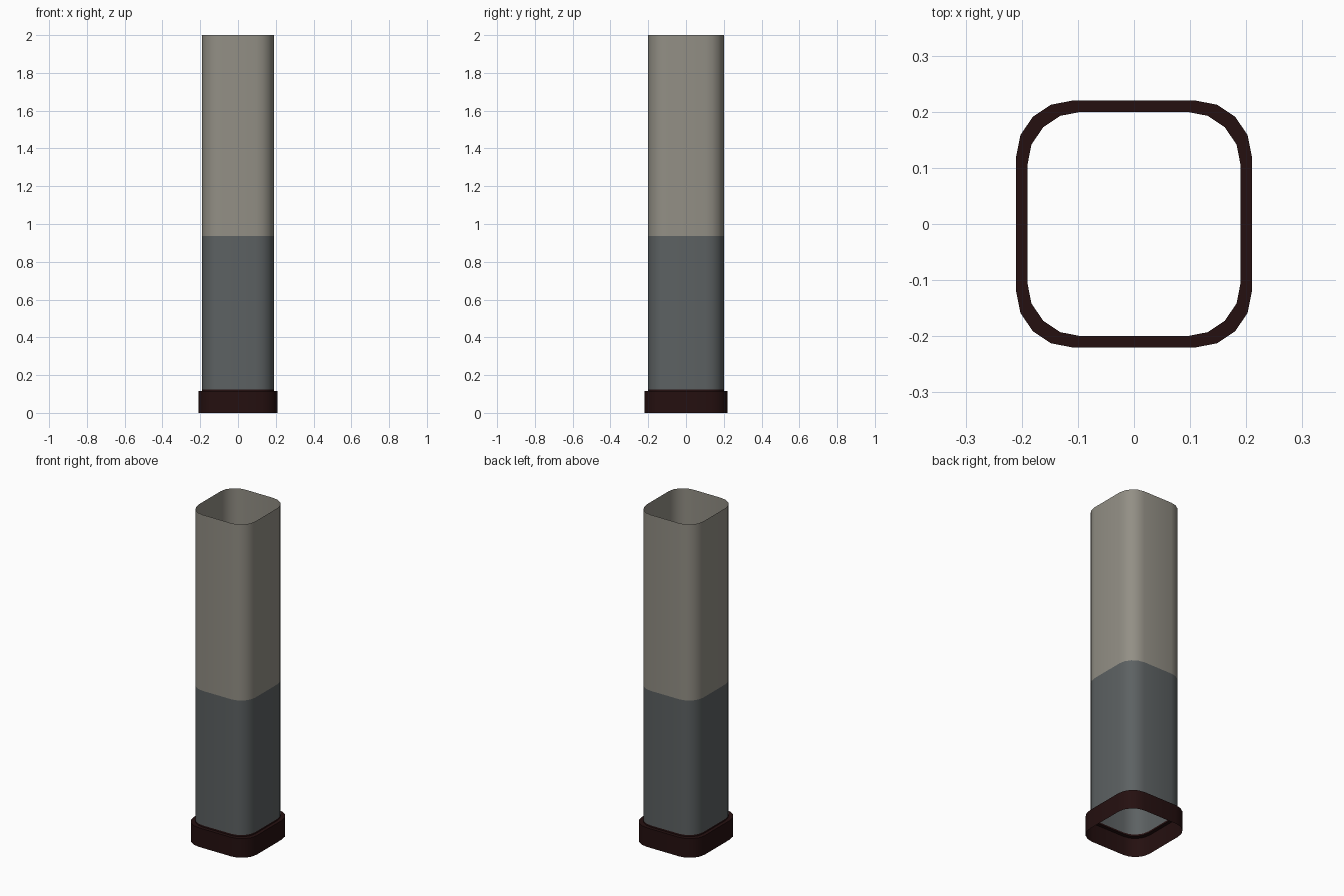
import bpy, bmesh, math

if "Cube" in bpy.data.objects:
    bpy.data.objects.remove(bpy.data.objects["Cube"])


def material(name, rgb):
    m = bpy.data.materials.new(name)
    m.diffuse_color = (*rgb, 1)
    m.use_nodes = True
    m.node_tree.nodes["Principled BSDF"].inputs["Base Color"].default_value = m.diffuse_color
    return m


taupe = material("taupe_paint", (0.29, 0.275, 0.235))
grey = material("slate_grey_paint", (0.108, 0.12, 0.123))
dark = material("dark_brown", (0.018, 0.005, 0.005))


def rounded_rect(hx, hy, r, segments=4):
    """Counter-clockwise rounded rectangle outline."""
    pts = []
    for i, (sx, sy) in enumerate([(1, 1), (-1, 1), (-1, -1), (1, -1)]):
        for k in range(segments + 1):
            a = math.pi / 2 * (i + k / segments)
            pts.append((sx * (hx - r) + r * math.cos(a),
                        sy * (hy - r) + r * math.sin(a)))
    return pts


def shell(name, sections, mats):
    """Open skin through (outline, height) sections; one material per band."""
    bm = bmesh.new()
    rings = [[bm.verts.new((x, y, z)) for x, y in outline] for outline, z in sections]
    for band, (a, b) in enumerate(zip(rings, rings[1:])):
        n = len(a)
        for i in range(n):
            j = (i + 1) % n
            f = bm.faces.new((a[i], a[j], b[j], b[i]))
            f.material_index = band
    me = bpy.data.meshes.new(name)
    bm.to_mesh(me)
    bm.free()
    for m in mats:
        me.materials.append(m)
    ob = bpy.data.objects.new(name, me)
    bpy.context.collection.objects.link(ob)
    bpy.ops.object.select_all(action='DESELECT')
    ob.select_set(True)
    bpy.context.view_layer.objects.active = ob
    bpy.ops.object.shade_smooth_by_angle(angle=math.radians(35))
    return ob


inner = rounded_rect(0.19, 0.20, 0.095)
outer = rounded_rect(0.21, 0.22, 0.10)

# Hollow post: dark foot edge, grey lower half, taupe upper half
shell("post", [(inner, 0.115), (inner, 0.125), (inner, 0.937), (inner, 2.0)],
      [dark, grey, taupe])

# Base collar: outer wall and the ledge that meets the post
shell("base_collar", [(outer, 0.0), (outer, 0.115), (inner, 0.115)], [dark, dark])
